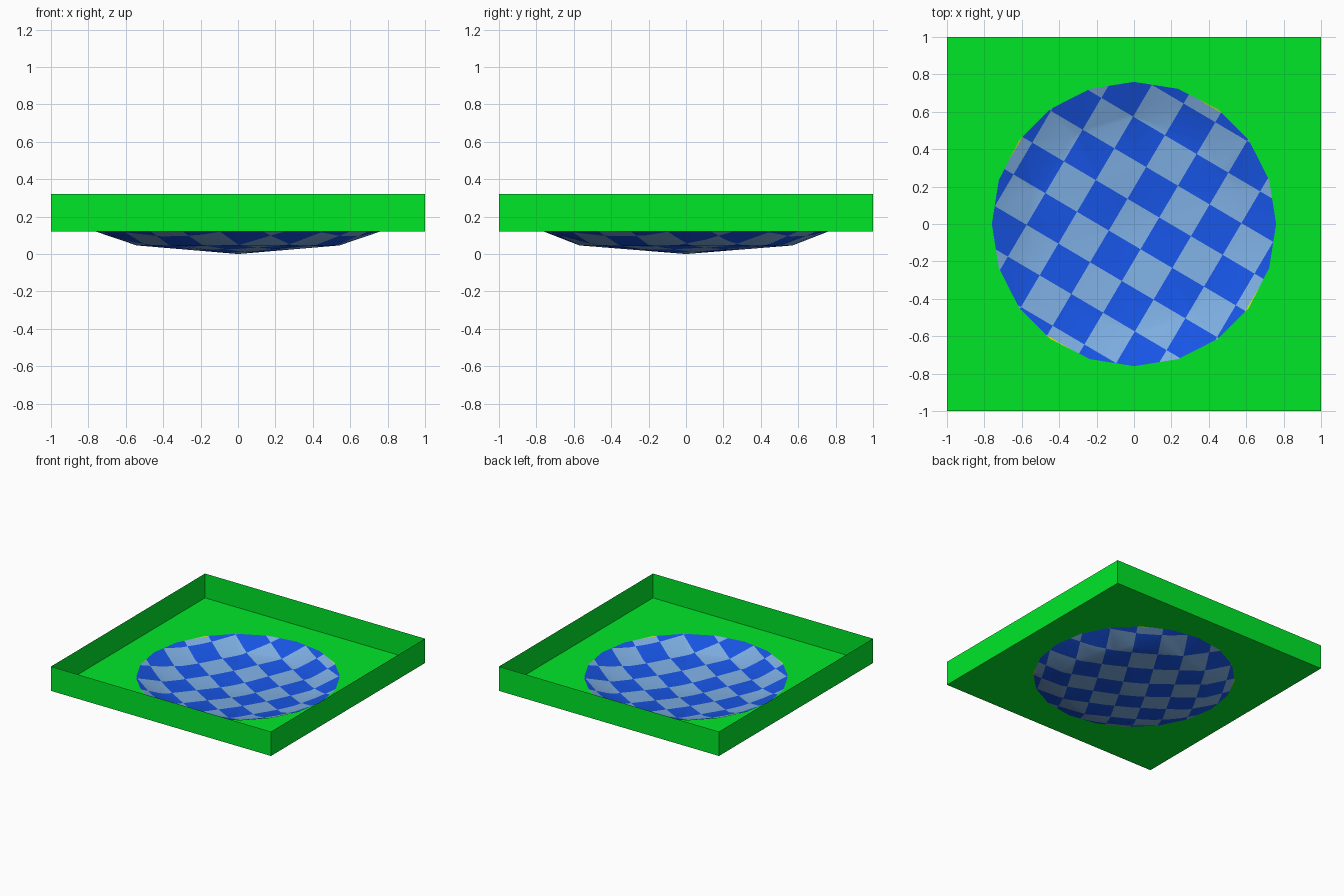
import bpy, bmesh, math
from mathutils import Vector

if "Cube" in bpy.data.objects:
    bpy.data.objects.remove(bpy.data.objects["Cube"])

RIM_Z, TOP_Z, R = 0.12, 0.32, 0.76
CELL, BORDER, ANGLE = 0.197, 0.749, math.radians(59.5)


def material(name, rgb):
    m = bpy.data.materials.new(name)
    m.diffuse_color = (*rgb, 1)
    m.use_nodes = True
    m.node_tree.nodes["Principled BSDF"].inputs["Base Color"].default_value = m.diffuse_color
    return m


green = material("green", (0.0, 0.80, 0.022))
blue = material("blue", (0.009, 0.092, 0.80))
pale = material("pale blue", (0.21, 0.43, 0.77))
yellow = material("yellow", (0.75, 0.85, 0.0))


def finish(bm, name, mats):
    me = bpy.data.meshes.new(name)
    bm.to_mesh(me)
    bm.free()
    for m in mats:
        me.materials.append(m)
    ob = bpy.data.objects.new(name, me)
    bpy.context.collection.objects.link(ob)
    return ob


def ring_point(i, n, r, z, start=0.0):
    a = start + 2 * math.pi * i / n
    return (r * math.cos(a), r * math.sin(a), z)


# Tray floor: four quarter panels around the round hole
bm = bmesh.new()
for q in range(4):
    a = q * math.pi / 2
    c, s = round(math.cos(a)), round(math.sin(a))
    outer = [(c * x - s * y, s * x + c * y, RIM_Z) for x, y in ((0, 1), (1, 1), (1, 0))]
    arc = [ring_point(5 * q + k, 20, R, RIM_Z) for k in range(6)]
    f = bm.faces.new([bm.verts.new(p) for p in arc + outer])
    f.normal_update()
    if f.normal.z < 0:
        f.normal_flip()
bmesh.ops.remove_doubles(bm, verts=bm.verts[:], dist=1e-4)
finish(bm, "tray_floor", [green])

# Tray walls: thin sheets on the four sides
bm = bmesh.new()
corners = [(-1, -1), (1, -1), (1, 1), (-1, 1)]
low = [bm.verts.new((x, y, RIM_Z)) for x, y in corners]
high = [bm.verts.new((x, y, TOP_Z)) for x, y in corners]
for i in range(4):
    j = (i + 1) % 4
    bm.faces.new((low[i], low[j], high[j], high[i]))
finish(bm, "tray_walls", [green])

# Shallow bowl: 20-sided rim, 10-sided lower ring, centre point
bm = bmesh.new()
rim = [bm.verts.new(ring_point(i, 20, R, RIM_Z)) for i in range(20)]
mid = [bm.verts.new(ring_point(i, 10, 0.57, 0.046, math.radians(18))) for i in range(10)]
centre = bm.verts.new((0, 0, 0))
for j in range(10):
    k = (j + 1) % 10
    a, b, c = rim[2 * j], rim[2 * j + 1], rim[(2 * j + 2) % 20]
    bm.faces.new((mid[j], a, b))
    bm.faces.new((mid[j], b, c))
    bm.faces.new((mid[j], c, mid[k]))
    bm.faces.new((mid[j], mid[k], centre))

# Cut the checker into the bowl, with a yellow edge outside it
u = Vector((math.cos(ANGLE), math.sin(ANGLE), 0))
v = Vector((-u.y, u.x, 0))
cuts = [CELL * (k + 0.5) for k in range(-4, 4)] + [-BORDER, BORDER]
for axis in (u, v):
    for d in cuts:
        bmesh.ops.bisect_plane(bm, geom=bm.verts[:] + bm.edges[:] + bm.faces[:],
                               dist=1e-5, plane_co=axis * d, plane_no=axis)
for f in bm.faces:
    f.smooth = True
    p = f.calc_center_median()
    pu, pv = p.dot(u), p.dot(v)
    if max(abs(pu), abs(pv)) > BORDER:
        f.material_index = 2
    else:
        f.material_index = 0 if (round(pu / CELL) + round(pv / CELL)) % 2 else 1
finish(bm, "checkered_bowl", [blue, pale, yellow])
